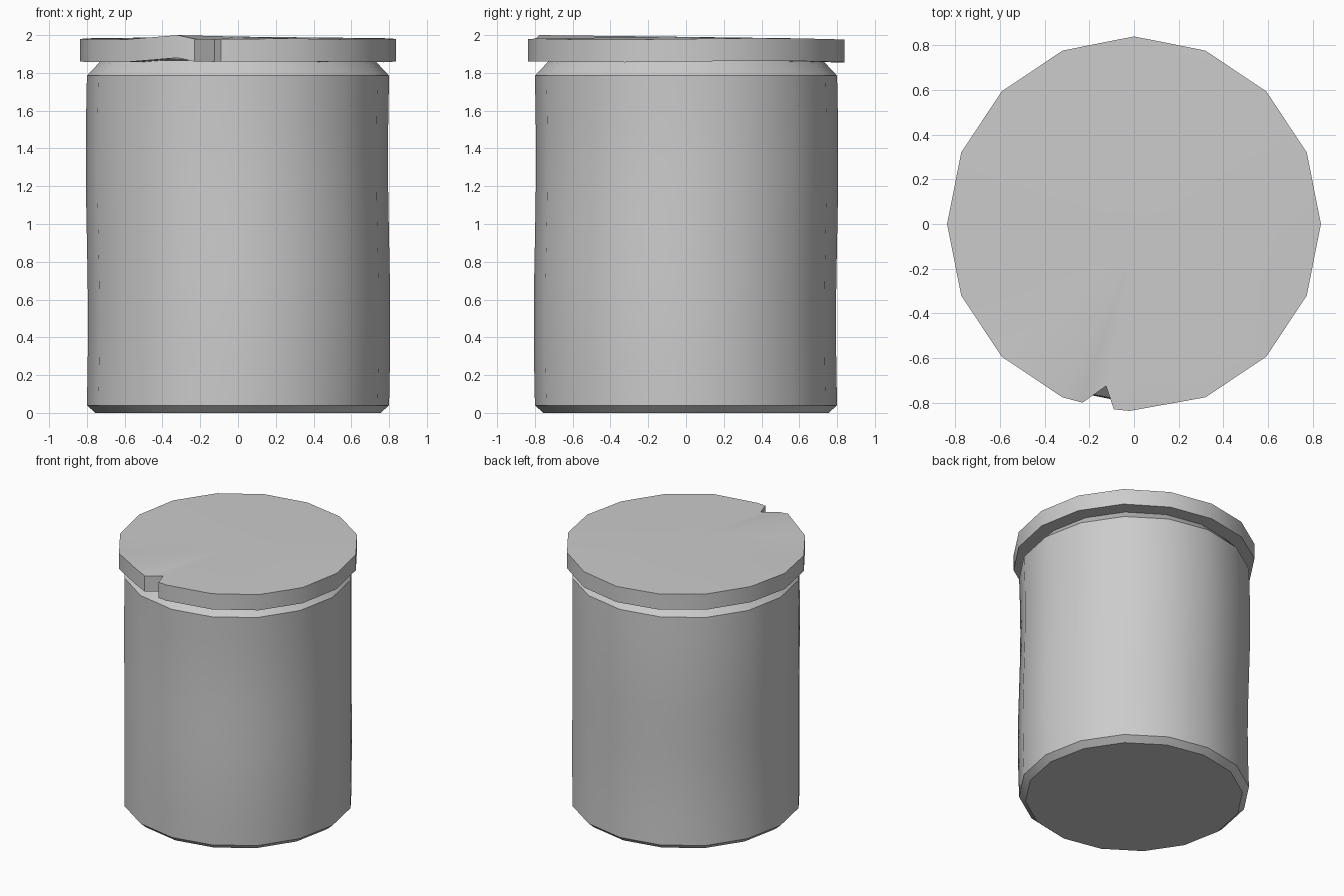
import bpy, bmesh
from math import sin, cos, pi

cube = bpy.data.objects.get("Cube")
if cube:
    bpy.data.objects.remove(cube, do_unlink=True)

SIDES = 16

grey = bpy.data.materials.new("plain grey")
grey.use_nodes = True
colour = (0.6, 0.6, 0.6, 1)
grey.diffuse_color = colour
grey.node_tree.nodes["Principled BSDF"].inputs["Base Color"].default_value = colour


def bridge(bm, low, high):
    """Join two rings of equal length with quads."""
    for i in range(len(low)):
        j = (i + 1) % len(low)
        bm.faces.new((low[i], low[j], high[j], high[i]))


def finish(bm, name):
    bmesh.ops.recalc_face_normals(bm, faces=bm.faces)
    mesh = bpy.data.meshes.new(name)
    bm.to_mesh(mesh)
    bm.free()
    mesh.materials.append(grey)
    obj = bpy.data.objects.new(name, mesh)
    bpy.context.collection.objects.link(obj)
    bpy.ops.object.select_all(action='DESELECT')
    obj.select_set(True)
    bpy.context.view_layer.objects.active = obj
    bpy.ops.object.shade_smooth_by_angle(angle=pi / 6)


# Jar body: chamfered at both ends, with slightly swaying walls
BASE, SHOULDER = 0.04, 1.785
profile = [(0.755, 0)]
profile += [(0.8, BASE + (SHOULDER - BASE) * k / 8) for k in range(9)]
profile += [(0.725, 1.865)]
bm = bmesh.new()
rings = []
for radius, z in profile:
    t = min(max((z - BASE) / (SHOULDER - BASE), 0), 1)
    sway = 0.006 * sin(2 * pi * t)
    rings.append([bm.verts.new((radius * cos(2 * pi * i / SIDES) + sway,
                                radius * sin(2 * pi * i / SIDES) - sway, z))
                  for i in range(SIDES)])
for low, high in zip(rings, rings[1:]):
    bridge(bm, low, high)
bm.faces.new(rings[0])
bm.faces.new(rings[-1])
finish(bm, "jar_body")

# Lid: many-sided disc with a chip in the front edge and one lifted corner
LIFTED = 11
outline = []
for i in range(SIDES):
    a = 2 * pi * i / SIDES
    if i == 12:
        outline += [(-0.23, -0.8, 0), (-0.125, -0.725, 0),
                    (-0.09, -0.83, 0), (-0.02, -0.837, 0)]
    else:
        lift = 0.02 if i == LIFTED else 0.004 * sin(3 * a)
        outline.append((0.837 * cos(a), 0.84 * sin(a), lift))
bm = bmesh.new()
under = [bm.verts.new((x, y, 1.86 + lift)) for x, y, lift in outline]
upper = [bm.verts.new((x, y, 1.98 + lift)) for x, y, lift in outline]
bridge(bm, under, upper)
# Both lid faces are fans around a centre point; the top is faintly domed
for ring, height in ((under, 1.86), (upper, 1.992)):
    centre = bm.verts.new((0, -0.1, height))
    for i, v in enumerate(ring):
        bm.faces.new((centre, v, ring[(i + 1) % len(ring)]))
finish(bm, "jar_lid")
